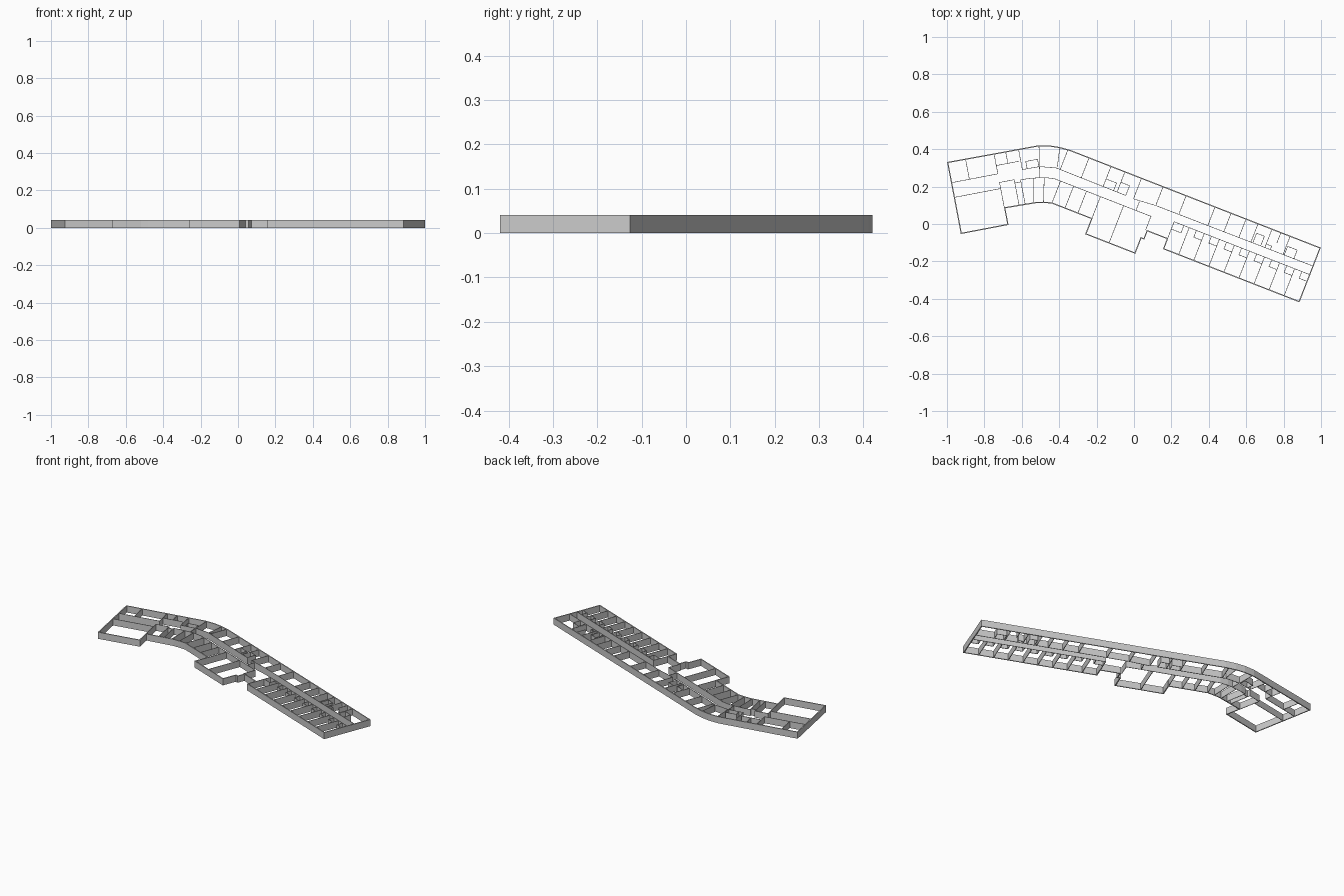
import bpy, bmesh, math
from mathutils import Vector

if "Cube" in bpy.data.objects:
    bpy.data.objects.remove(bpy.data.objects["Cube"])

H = 0.041                      # wall height
T_OUT, T_IN = 0.006, 0.003     # outer and inner wall thickness


def frame(origin, deg):
    """Plan coordinates of one wing: distance along it, depth towards the front."""
    a = math.radians(deg)
    o, e, f = Vector(origin), Vector((math.cos(a), math.sin(a))), Vector((math.sin(a), -math.cos(a)))
    return o, e, f


EO, EE, EF = frame((0.995, -0.128), -21.3)
WO, WE, WF = frame((-0.996, 0.329), 10.8)


def E(u, v):                   # east wing, u runs from the right end to the left
    return EO - EE * u + EF * v


def W(p, q):                   # west wing, p runs from the left end to the right
    return WO + WE * p + WF * q


def P(x, y):
    return Vector((x, y))


def add_wall(bm, pts, t, closed=False):
    """Mitred wall of thickness t along a polyline."""
    n = len(pts)
    sides = []
    for i, p in enumerate(pts):
        a = pts[i - 1] if (i or closed) else None
        b = pts[(i + 1) % n] if (i < n - 1 or closed) else None
        d1 = (p - a).normalized() if a is not None else (b - p).normalized()
        d2 = (b - p).normalized() if b is not None else d1
        n1, n2 = Vector((-d1.y, d1.x)), Vector((-d2.y, d2.x))
        m = (n1 + n2) / max(0.3, 1 + n1.dot(n2)) * t / 2
        sides.append([bm.verts.new((q.x, q.y, z)) for q, z in
                      ((p + m, 0), (p - m, 0), (p - m, H), (p + m, H))])
    for i in range(n if closed else n - 1):
        s, r = sides[i], sides[(i + 1) % n]
        for k in range(4):
            j = (k + 1) % 4
            bm.faces.new((s[k], s[j], r[j], r[k]))
    if not closed:
        bm.faces.new(sides[0])
        bm.faces.new(sides[-1][::-1])


def walls(name, lines, t=T_IN, closed=False):
    bm = bmesh.new()
    for line in lines:
        add_wall(bm, line, t, closed)
    bmesh.ops.recalc_face_normals(bm, faces=bm.faces)
    me = bpy.data.meshes.new(name)
    bm.to_mesh(me)
    bm.free()
    ob = bpy.data.objects.new(name, me)
    bpy.context.collection.objects.link(ob)
    return ob


def cross(f, stations, a, b):
    """Partitions across a wing at each station."""
    return [[f(s, a), f(s, b)] for s in stations]


def box(f, a0, b0, a1, b1):
    """Three sides of a closet whose fourth side (b1) lies on a corridor wall."""
    return [f(a0, b1), f(a0, b0), f(a1, b0), f(a1, b1)]


# Outer walls
walls("outer_wall", [[
    W(0, 0), P(-0.514, 0.417), P(-0.45, 0.417), P(-0.395, 0.408), E(1.43, 0),
    E(0, 0), E(0, 0.308), E(0.778, 0.308), E(0.778, 0.25), E(0.895, 0.25),
    E(0.895, 0.297), E(0.912, 0.297), E(0.912, 0.385), E(1.194, 0.385),
    E(1.194, 0.297), E(1.425, 0.297), P(-0.48, 0.115), P(-0.52, 0.115),
    W(0.254, 0.295), W(0.254, 0.386), W(0, 0.386)]], T_OUT, True)

# Corridor walls
walls("corridor_walls", [
    [E(0, 0.104), E(0.901, 0.108), E(1.025, 0.118)],
    [E(1.07, 0.116), E(1.47, 0.114), P(-0.504, 0.307), W(0.385, 0.112)],
    [E(0, 0.153), E(0.778, 0.153), E(0.778, 0.25)],
    [E(0.904, 0.25), E(0.904, 0.171), E(1.454, 0.171), P(-0.47, 0.248), P(-0.504, 0.248),
     W(0.40, 0.165)],
    [E(0.99, 0.12), E(0.99, 0.171)],
])

# East wing: rear and front room partitions
walls("east_rear_partitions",
      cross(E, (0.172, 0.276, 0.356, 0.425, 0.511, 0.603, 0.769, 0.901), 0, 0.106)
      + cross(E, (1.025, 1.12, 1.2, 1.326, 1.447), 0, 0.116)
      + cross(E, (0.225,), 0, 0.06)
      + [[P(-0.397, 0.408), P(-0.41, 0.305)]])
step = 0.778 / 9
walls("east_front_partitions", cross(E, [step * i for i in range(1, 9)], 0.153, 0.308))
walls("middle_front_partitions", cross(E, (1.274, 1.348, 1.423), 0.171, 0.297))
walls("hall_partitions", cross(E, (1.061,), 0.171, 0.385) + cross(E, (1.194,), 0.171, 0.297))

# Closets along the corridor
walls("front_closets",
      [box(E, step * i, 0.192, step * i + 0.045, 0.153) for i in range(8)]
      + [box(E, 0.722, 0.195, 0.778, 0.153)])
walls("rear_closets", [
    box(E, 0.30, 0.05, 0.345, 0.104), box(E, 0.11, 0.055, 0.165, 0.104),
    box(E, 0.245, 0.085, 0.276, 0.104),
    box(E, 1.07, 0.06, 1.12, 0.116), box(E, 1.14, 0.072, 1.2, 0.115)])

# Bend: cross walls
walls("bend_partitions", [
    [P(-0.508, 0.417), P(-0.504, 0.248)],
    [P(-0.48, 0.248), P(-0.484, 0.115)],
    [P(-0.535, 0.245), P(-0.535, 0.115)]])

# West wing partitions
walls("west_partitions", [
    [W(0, 0.11), W(0.252, 0.11), W(0.252, 0)],
    [W(0.097, 0), W(0.097, 0.11)],
    [W(0.252, 0.065), W(0.375, 0.065)],
    [W(0.315, 0), W(0.315, 0.065)],
    [W(0.385, 0), W(0.385, 0.112)],
    [W(0, 0.19), W(0.252, 0.19)],
    [W(0.252, 0.295), W(0.252, 0.157), W(0.332, 0.157), W(0.332, 0.297)],
    [W(0.365, 0.297), W(0.365, 0.165), W(0.40, 0.165)],
    [W(0.332, 0.175), W(0.365, 0.175)],
    box(W, 0.411, 0.073, 0.475, 0.114)])
